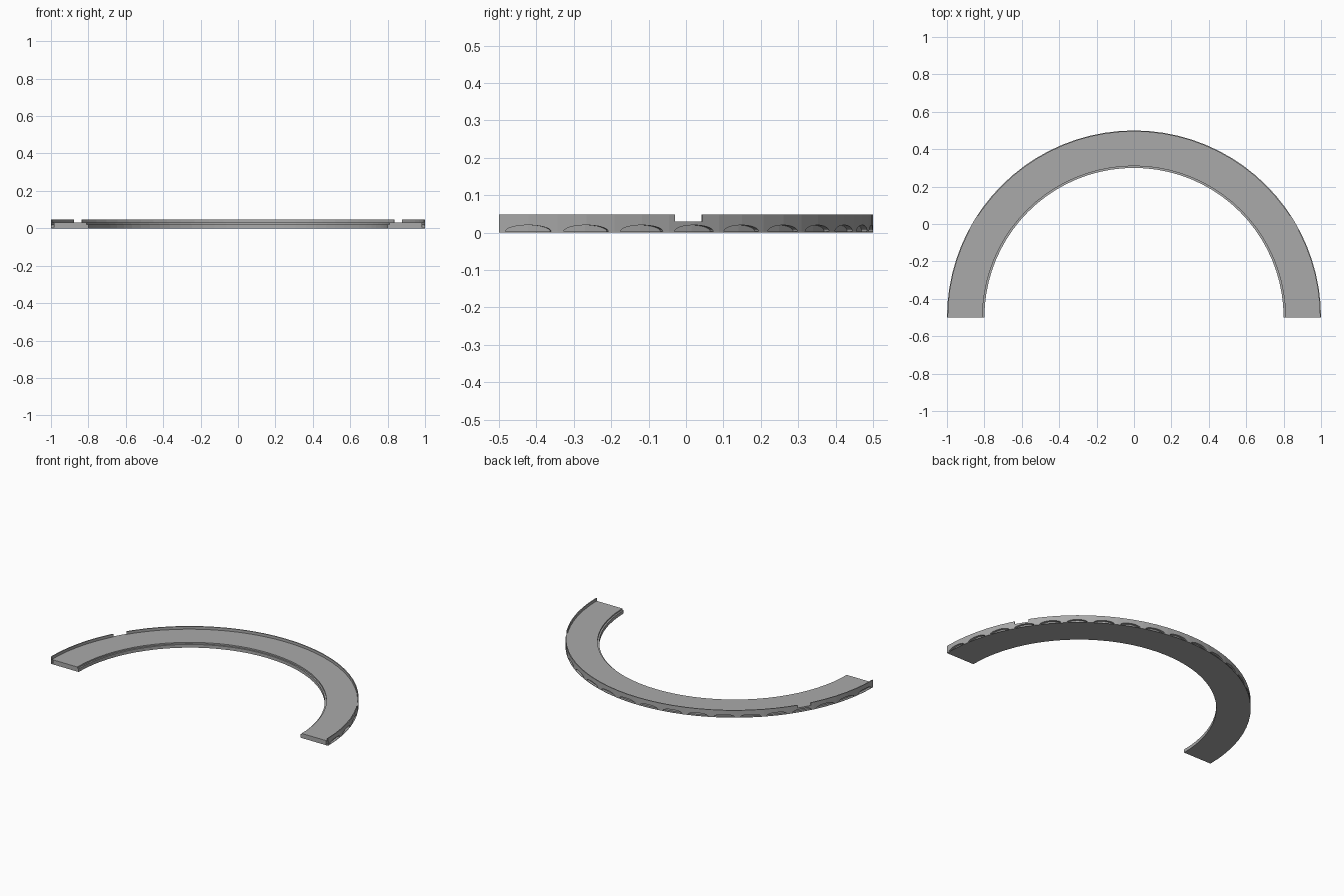
import bpy, bmesh, math

cube = bpy.data.objects.get("Cube")
if cube:
    bpy.data.objects.remove(cube, do_unlink=True)

# Layout: a half ring of arched bays, each made of two straight facets
BAYS = 20
FACETS = BAYS * 2
STEP = math.pi / FACETS
R_IN, R_LEDGE, R_RECESS, R_OUT = 0.80, 0.81, 0.985, 1.0
Z_BASE, Z_LEDGE, Z_DECK, Z_TOP = 0.003, 0.021, 0.03, 0.048

stone = bpy.data.materials.new("light grey stone")
stone.use_nodes = True
GREY = (0.402, 0.402, 0.402, 1)
stone.diffuse_color = GREY
stone.node_tree.nodes["Principled BSDF"].inputs["Base Color"].default_value = GREY


def ring_point(radius, pos, z):
    """Point on the faceted ring; pos counts facets and may be fractional."""
    i = min(int(pos), FACETS - 1)
    f = pos - i
    a, b = i * STEP, (i + 1) * STEP
    x = radius * (math.cos(a) * (1 - f) + math.cos(b) * f)
    y = radius * (math.sin(a) * (1 - f) + math.sin(b) * f)
    return (x, y - 0.5, z)


def finish(name, bm):
    bmesh.ops.recalc_face_normals(bm, faces=bm.faces)
    mesh = bpy.data.meshes.new(name)
    bm.to_mesh(mesh)
    bm.free()
    mesh.materials.append(stone)
    obj = bpy.data.objects.new(name, mesh)
    bpy.context.collection.objects.link(obj)


def sweep(bm, section, start, end):
    """Sweep a closed radius-height section between two ring positions."""
    stops = [start] + [i for i in range(FACETS + 1) if start < i < end] + [end]
    rings = [[bm.verts.new(ring_point(r, s, z)) for r, z in section] for s in stops]
    n = len(section)
    for p, q in zip(rings, rings[1:]):
        for k in range(n):
            bm.faces.new((p[k], p[(k + 1) % n], q[(k + 1) % n], q[k]))
    bm.faces.new(rings[0])
    bm.faces.new(rings[-1])


# Roadway body: flat base out to the rim, low ledge along the inner side
bm = bmesh.new()
sweep(bm, [(R_IN, 0), (R_OUT, 0), (R_OUT, Z_BASE), (R_RECESS, Z_BASE),
           (R_RECESS, Z_DECK), (R_LEDGE, Z_DECK), (R_LEDGE, Z_LEDGE),
           (R_IN, Z_LEDGE)], 0, FACETS)
finish("roadway_body", bm)

# Outer arcade: a wall with one shallow blind arch in every bay
bm = bmesh.new()
ARCH_HALF, RISE, CUTS = 0.39, 0.017, 16
arch = [(0, 0)]
for k in range(CUTS + 1):
    t = math.pi * k / CUTS
    arch.append((0.5 - ARCH_HALF * math.cos(t), RISE * math.sin(t)))
arch.append((1, 0))
for bay in range(BAYS):
    columns = []
    for u, h in arch:
        pos = (bay + u) * 2
        columns.append([bm.verts.new(ring_point(r, pos, z))
                        for r, z in ((R_RECESS, Z_BASE + h), (R_OUT, Z_BASE + h),
                                     (R_OUT, Z_DECK), (R_RECESS, Z_DECK))])
    for p, q in zip(columns, columns[1:]):
        for k in range(3):
            bm.faces.new((p[k], p[k + 1], q[k + 1], q[k]))
bmesh.ops.remove_doubles(bm, verts=bm.verts, dist=1e-5)
finish("outer_arcade", bm)

# Outer parapet with one gap on each side
GAP_START, GAP_END = 6.24, 7.34
parapet = [(R_OUT - 0.006, Z_DECK), (R_OUT, Z_DECK), (R_OUT, Z_TOP), (R_OUT - 0.006, Z_TOP)]
bm = bmesh.new()
for start, end in ((0, GAP_START), (GAP_END, FACETS - GAP_END), (FACETS - GAP_START, FACETS)):
    sweep(bm, parapet, start, end)
finish("outer_parapet", bm)
